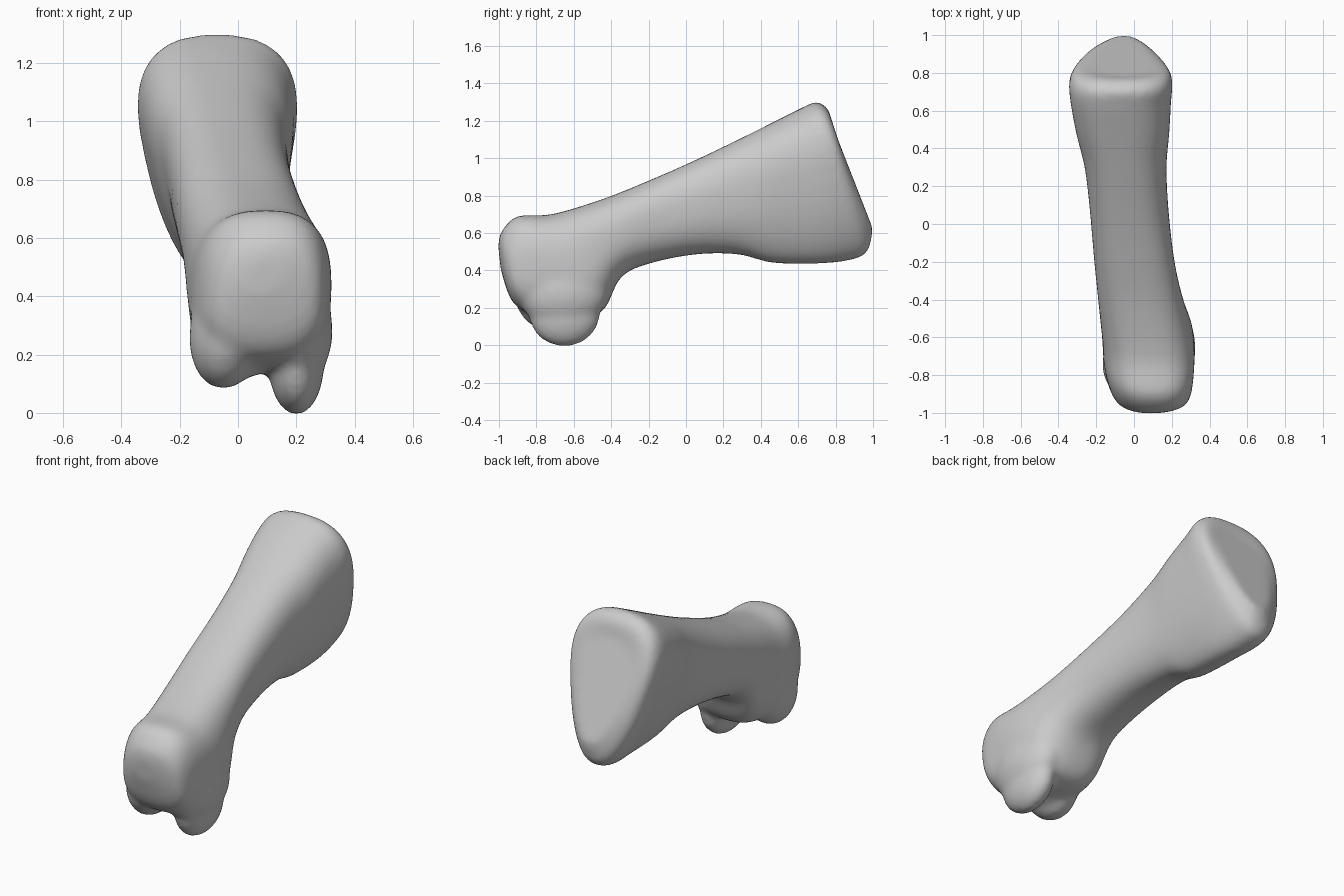
import bpy, bmesh, math
from mathutils import Matrix

cube = bpy.data.objects.get("Cube")
if cube:
    bpy.data.objects.remove(cube)

bone_grey = bpy.data.materials.new("bone grey")
bone_grey.use_nodes = True
colour = (0.6, 0.6, 0.6, 1)
bone_grey.diffuse_color = colour
bone_grey.node_tree.nodes["Principled BSDF"].inputs["Base Color"].default_value = colour

SIDES = 40
STEPS = 5


def mix(a, b, t):
    return a + (b - a) * t


def section(bm, station):
    """Closed ring from a top point to a bottom point, with its own width at each."""
    y0, z0, y1, z1, left0, right0, left1, right1, power = station
    ring = []
    for i in range(SIDES):
        a = math.tau * i / SIDES
        c, s = math.cos(a), math.sin(a)
        u = (1 + math.copysign(abs(c) ** power, c)) / 2
        t = (1 - math.copysign(abs(s) ** power, s)) / 2
        x = mix(mix(left0, left1, t), mix(right0, right1, t), u)
        ring.append(bm.verts.new((x, mix(y0, y1, t), mix(z0, z1, t))))
    return ring


def spline(p, q, r, s, t):
    """Smooth blend from station q to station r."""
    return [b + t / 2 * (c - a + t * (2 * a - 5 * b + 4 * c - d + t * (3 * (b - c) + d - a)))
            for a, b, c, d in zip(p, q, r, s)]


def lump(bm, centre, radii, tilt=0):
    """Rounded swelling that is fused into the bone."""
    m = (Matrix.Translation(centre) @ Matrix.Rotation(math.radians(tilt), 4, "Y")
         @ Matrix.Diagonal((*radii, 1)))
    bmesh.ops.create_uvsphere(bm, u_segments=32, v_segments=20, radius=1, matrix=m)


# Sections: top y, z, bottom y, z, x range at top, x range at bottom, squareness
stations = [
    (-1.005, .54, -.99, .40, .03, .15, .0, .15, 1),
    (-.985, .61, -.91, .21, -.06, .27, -.12, .29, .8),
    (-.90, .69, -.70, .14, -.12, .32, -.18, .31, .75),
    (-.72, .70, -.46, .17, -.16, .32, -.18, .31, .75),
    (-.45, .78, -.35, .36, -.19, .26, -.19, .26, .8),
    (-.20, .88, -.20, .435, -.22, .22, -.20, .21, .8),
    (.05, .99, .05, .485, -.25, .19, -.21, .18, .8),
    (.30, 1.11, .28, .485, -.30, .19, -.20, .15, .8),
    (.48, 1.20, .46, .44, -.37, .23, -.19, .12, .8),
    (.62, 1.27, .70, .435, -.41, .25, -.20, .11, .8),
    (.70, 1.30, .88, .455, -.41, .27, -.23, .09, .8),
    (.76, 1.26, .97, .50, -.37, .24, -.21, .07, .8),
    (.785, 1.17, 1.0, .62, -.26, .14, -.15, .05, .85),
]

bm = bmesh.new()

# Shaft with the flared rear head and the domed front end
padded = [stations[0], *stations, stations[-1]]
rings = [section(bm, spline(*padded[k:k + 4], i / STEPS))
         for k in range(len(stations) - 1) for i in range(STEPS)]
rings.append(section(bm, stations[-1]))
for a, b in zip(rings, rings[1:]):
    for i in range(SIDES):
        j = (i + 1) % SIDES
        bm.faces.new((a[i], a[j], b[j], b[i]))
bm.faces.new(rings[0])
bm.faces.new(rings[-1])

# Right knuckle: a broad blunt lobe under the front end
lump(bm, (-.03, -.74, .29), (.135, .18, .21), 10)
lump(bm, (.02, -.70, .25), (.12, .18, .13))

# Left knuckle: a deeper pointed lobe with a stepped outer side
lump(bm, (.2, -.66, .28), (.125, .24, .19))
lump(bm, (.2, -.65, .165), (.095, .19, .172))

bmesh.ops.recalc_face_normals(bm, faces=bm.faces)
mesh = bpy.data.meshes.new("bone")
bm.to_mesh(mesh)
bm.free()
bone = bpy.data.objects.new("bone", mesh)
bpy.context.collection.objects.link(bone)
mesh.materials.append(bone_grey)

# Fuse the parts into one skin and soften it
remesh = bone.modifiers.new("fuse", "REMESH")
remesh.mode = "VOXEL"
remesh.voxel_size = .016
remesh.use_smooth_shade = True
soften = bone.modifiers.new("soften", "SMOOTH")
soften.factor = .5
soften.iterations = 15
